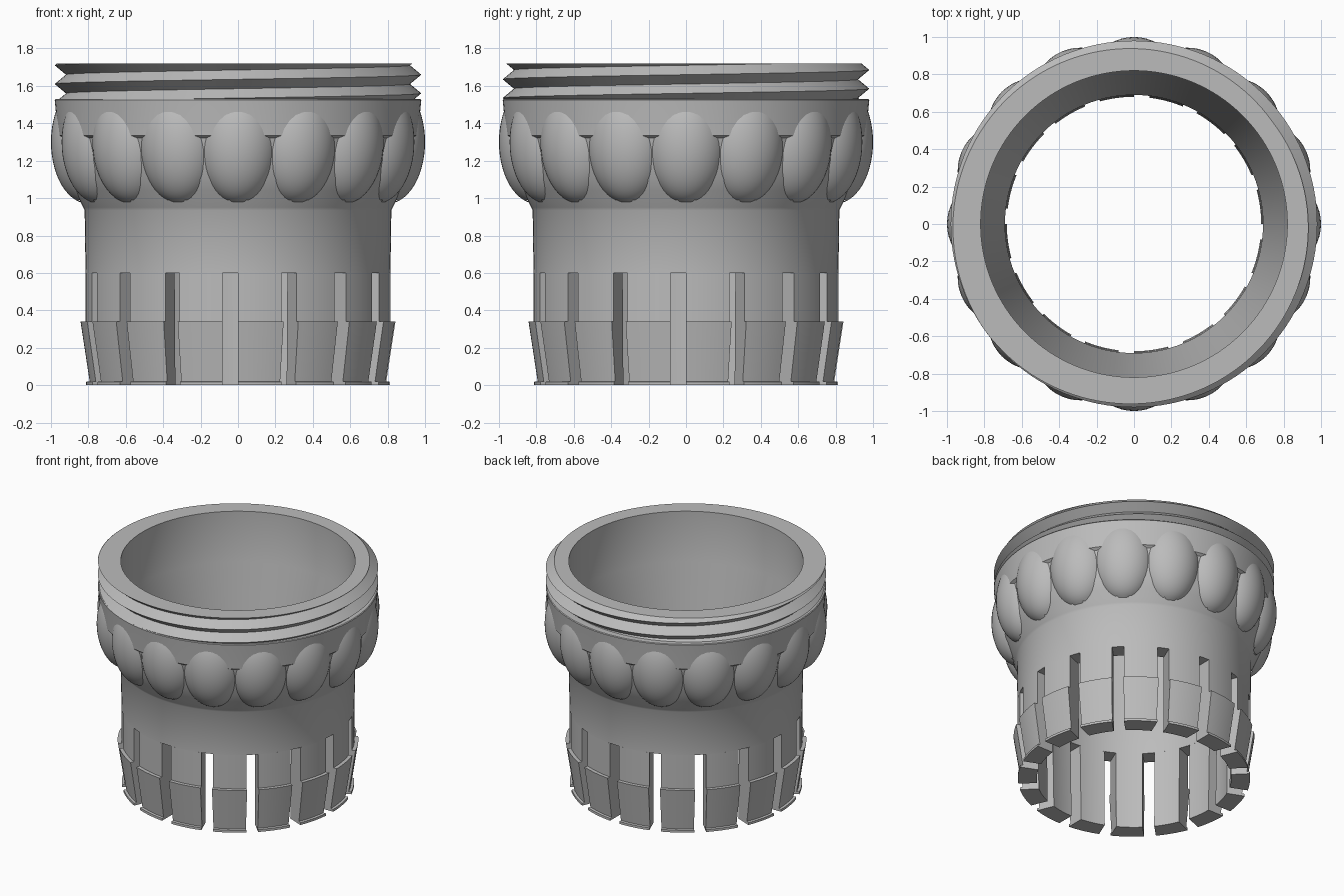
import bpy, bmesh, math
from math import sin, cos, asin, pi, tau, radians
from mathutils import Matrix

cube = bpy.data.objects.get("Cube")
if cube:
    bpy.data.objects.remove(cube, do_unlink=True)

grey = bpy.data.materials.new("plain grey")
grey.use_nodes = True
grey.diffuse_color = (0.5, 0.5, 0.5, 1)
grey.node_tree.nodes["Principled BSDF"].inputs["Base Color"].default_value = (0.5, 0.5, 0.5, 1)

COUNT = 16            # bumps and fingers around the ring
STEP = tau / COUNT
SEGMENTS = 128


def polar(r, a, z):
    return (r * cos(a), r * sin(a), z)


def finish(bm, name, angle=30):
    bmesh.ops.remove_doubles(bm, verts=bm.verts, dist=1e-5)
    bmesh.ops.recalc_face_normals(bm, faces=bm.faces)
    mesh = bpy.data.meshes.new(name)
    bm.to_mesh(mesh)
    bm.free()
    mesh.materials.append(grey)
    obj = bpy.data.objects.new(name, mesh)
    bpy.context.collection.objects.link(obj)
    bpy.ops.object.select_all(action='DESELECT')
    obj.select_set(True)
    bpy.context.view_layer.objects.active = obj
    bpy.ops.object.shade_smooth_by_angle(angle=radians(angle))
    return obj


def skin(bm, rows, closed=False):
    """Bridge neighbouring rows of points with quads."""
    grid = [[bm.verts.new(p) for p in row] for row in rows]
    for a, b in zip(grid, grid[1:]):
        n = len(a)
        for i in range(n if closed else n - 1):
            j = (i + 1) % n
            bm.faces.new((a[i], a[j], b[j], b[i]))
    return grid


# Collar body: one closed profile turned around z
body_profile = [
    (0.69, 0.6), (0.815, 0.6), (0.82, 0.935), (0.828, 0.95), (0.845, 0.985),
    (0.872, 1.04), (0.9, 1.1), (0.925, 1.2), (0.945, 1.32), (0.964, 1.335),
    (0.972, 1.44), (0.98, 1.525), (0.975, 1.53), (0.915, 1.53),
    (0.915, 1.72), (0.82, 1.72), (0.82, 1.33), (0.69, 0.93)]
bm = bmesh.new()
skin(bm, [[polar(r, tau * i / SEGMENTS, z) for r, z in body_profile]
          for i in range(SEGMENTS + 1)], closed=True)
finish(bm, "collar_body")

# Screw thread: a zigzag band climbing around the neck, trimmed flat at both ends
PITCH, LOW, HIGH, START = 0.1, 1.53, 1.72, 1.56


def crest(a):
    return START + PITCH * a / tau


def thread_radius(z, a):
    phase = abs((z - crest(a)) / PITCH % 1 - 0.5) * 2   # one at a crest, zero in a valley
    return 0.92 + 0.06 * phase


bm = bmesh.new()
rows = []
for i in range(SEGMENTS + 1):
    a = tau * i / SEGMENTS
    row = [polar(0.915, a, LOW)]
    for k in range(-4, 7):
        z = min(max(crest(a) + k * PITCH / 2, LOW), HIGH)
        row.append(polar(thread_radius(z, a), a, z))
    row.append(polar(0.915, a, HIGH))
    rows.append(row)
skin(bm, rows)
bmesh.ops.dissolve_degenerate(bm, dist=1e-5, edges=bm.edges)
finish(bm, "screw_thread", 20)

# Egg-shaped bumps around the shoulder, kept only where they stand outside the wall
bm = bmesh.new()
for k in range(COUNT):
    place = (Matrix.Rotation(k * STEP, 4, 'Z') @ Matrix.Translation((0.8, 0, 1.3))
             @ Matrix.Diagonal((0.2, 0.225, 0.33, 1)))
    bmesh.ops.create_uvsphere(bm, u_segments=40, v_segments=28, radius=1, matrix=place)
hidden = [v for v in bm.verts if v.co.xy.length < 0.835 or v.co.z > 1.51]
bmesh.ops.delete(bm, geom=hidden, context='VERTS')
finish(bm, "shoulder_bumps", 40)

# Snap fingers: curved blocks with parallel-sided slots between them
SLOT = 0.083
finger_profile = [
    (0.69, 0.6), (0.815, 0.6), (0.815, 0.34), (0.842, 0.34), (0.793, 0.02),
    (0.812, 0.018), (0.812, 0), (0.68, 0), (0.685, 0.34)]
bm = bmesh.new()
for k in range(COUNT):
    start = -pi / 2 + k * STEP
    rows = []
    for i in range(9):
        rows.append([polar(r, start + (STEP - asin(SLOT / r)) * i / 8, z)
                     for r, z in finger_profile])
    grid = skin(bm, rows, closed=True)
    bm.faces.new(grid[0])
    bm.faces.new(grid[-1])
finish(bm, "snap_fingers")
